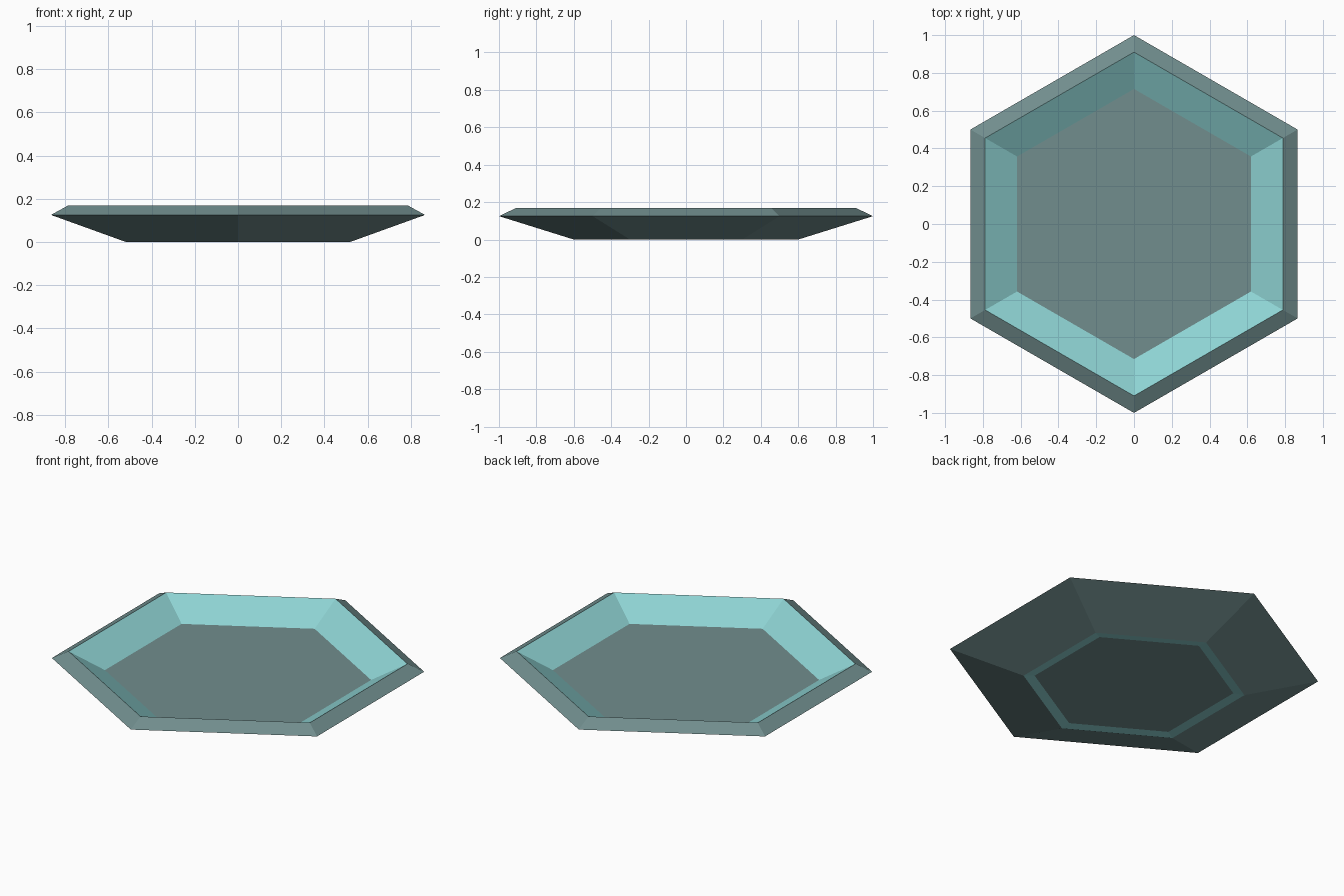
import bpy, bmesh, math

if "Cube" in bpy.data.objects:
    bpy.data.objects.remove(bpy.data.objects["Cube"])


def material(name, rgb):
    m = bpy.data.materials.new(name)
    m.diffuse_color = (*rgb, 1)
    m.use_nodes = True
    m.node_tree.nodes["Principled BSDF"].inputs["Base Color"].default_value = m.diffuse_color
    return m


grey = material("grey teal", (0.165, 0.27, 0.27))
teal = material("bright teal", (0.27, 0.65, 0.65))


def hex_lathe(name, profile, mats):
    """Skin hexagonal rings of (radius, z, material of band to next ring); cap both ends."""
    bm = bmesh.new()
    rings = []
    for r, z, _ in profile:
        rings.append([bm.verts.new((r * math.cos(math.radians(30 + 60 * i)),
                                    r * math.sin(math.radians(30 + 60 * i)), z)) for i in range(6)])
    for k in range(len(rings) - 1):
        a, b = rings[k], rings[k + 1]
        for i in range(6):
            j = (i + 1) % 6
            bm.faces.new((a[i], a[j], b[j], b[i])).material_index = profile[k][2]
    bm.faces.new(rings[0][::-1])
    bm.faces.new(rings[-1])
    bmesh.ops.recalc_face_normals(bm, faces=bm.faces)
    me = bpy.data.meshes.new(name)
    bm.to_mesh(me)
    bm.free()
    for m in mats:
        me.materials.append(m)
    ob = bpy.data.objects.new(name, me)
    bpy.context.collection.objects.link(ob)
    return ob


# Dish: underside, foot ring, sloped outside, bevelled rim, inner walls, floor
hex_lathe("hexagonal_dish", [
    (0.54, 0.006, 1),   # underside edge, teal foot ring
    (0.60, 0.0, 0),     # sloped outside
    (1.00, 0.125, 0),   # rim bevel
    (0.91, 0.168, 1),   # inner walls
    (0.715, 0.065, 0),  # floor
], [grey, teal])
